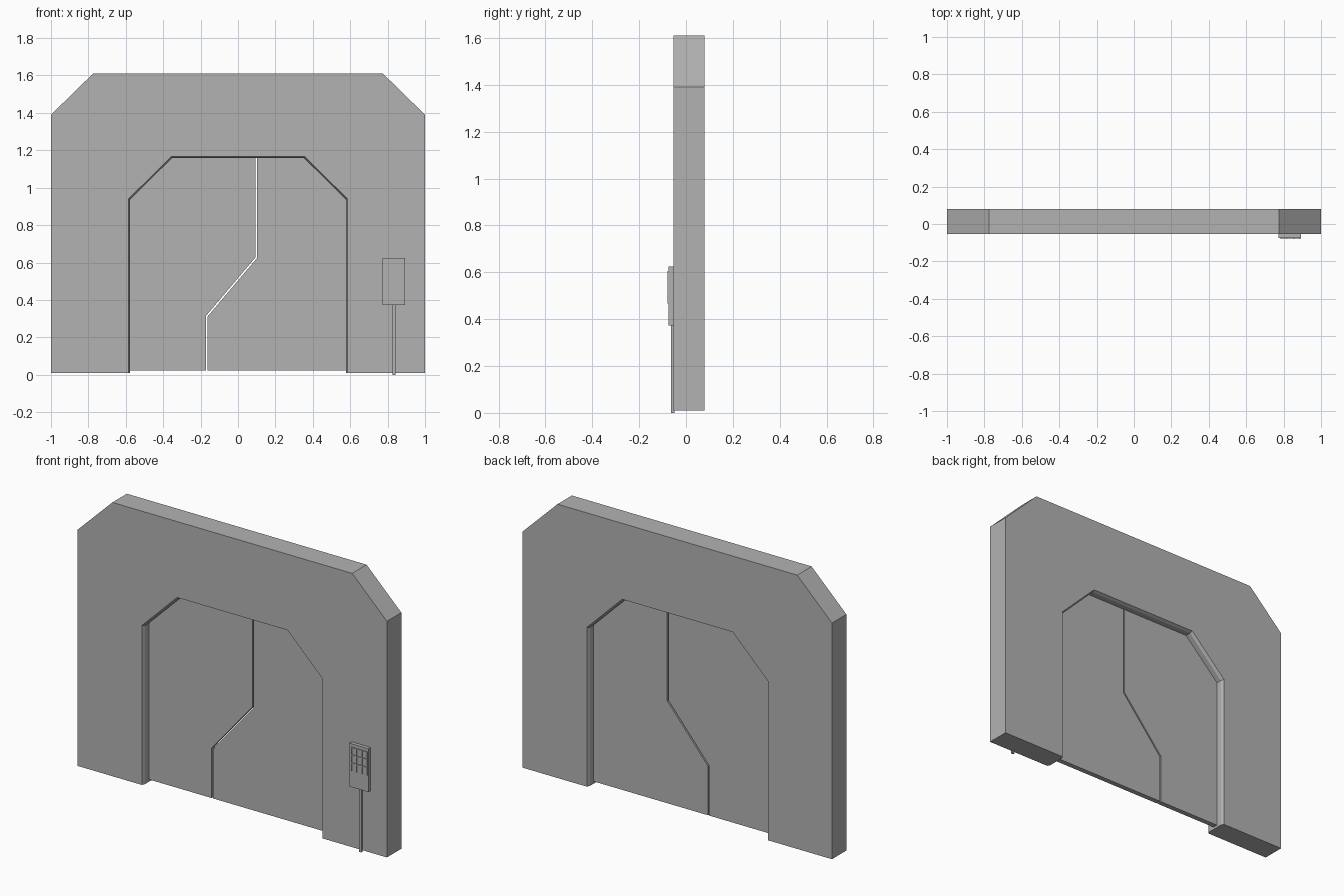
import bpy, bmesh

old = bpy.data.objects.get("Cube")
if old:
    bpy.data.objects.remove(old, do_unlink=True)

grey = bpy.data.materials.new("plain grey")
grey.use_nodes = True
GREY = (0.45, 0.45, 0.45, 1)
grey.diffuse_color = GREY
grey.node_tree.nodes["Principled BSDF"].inputs["Base Color"].default_value = GREY


def loft(name, layers):
    """Solid from matching x-z profiles, each given as (y, points)."""
    bm = bmesh.new()
    rings = [[bm.verts.new((x, y, z)) for x, z in pts] for y, pts in layers]
    n = len(rings[0])
    for a, b in zip(rings, rings[1:]):
        for i in range(n):
            j = (i + 1) % n
            bm.faces.new((a[i], a[j], b[j], b[i]))
    bm.faces.new(rings[0])
    bm.faces.new(rings[-1][::-1])
    bmesh.ops.recalc_face_normals(bm, faces=bm.faces)
    mesh = bpy.data.meshes.new(name)
    bm.to_mesh(mesh)
    bm.free()
    mesh.materials.append(grey)
    obj = bpy.data.objects.new(name, mesh)
    bpy.context.collection.objects.link(obj)
    return obj


def box(name, x0, x1, y0, y1, z0, z1):
    pts = [(x0, z0), (x1, z0), (x1, z1), (x0, z1)]
    return loft(name, [(y0, pts), (y1, pts)])


def mirrored(half):
    """Complete a right-hand half profile with its mirror image."""
    return half + [(-x, z) for x, z in reversed(half)]


# Wall with clipped corners and a doorway whose rims are chamfered
FRONT, BACK, RIM = -0.053, 0.08, 0.017
outer = [(0.775, 1.61), (1.0, 1.39), (1.0, 0.01)]


def wall_profile(side, shoulder, top_x, top):
    return mirrored(outer + [(side, 0.01), (side, shoulder), (top_x, top)])


wide = wall_profile(0.585, 0.941, 0.357, 1.166)
narrow = wall_profile(0.577, 0.937, 0.353, 1.158)
loft("wall", [(FRONT, wide), (FRONT + RIM, narrow),
              (BACK - RIM, narrow), (BACK, wide)])

# Two sliding door leaves, divided by a stepped seam
DOOR_Y = (0.0, 0.03)
left_seam = [(0.101, 1.158), (0.101, 0.623), (-0.163, 0.311), (-0.163, 0.024)]
right_seam = [(0.093, 1.158), (0.093, 0.627), (-0.171, 0.315), (-0.171, 0.024)]
jamb = [(0.577, 0.024), (0.577, 0.937), (0.353, 1.158)]
for name, seam, s in (("left_door", left_seam, 1), ("right_door", right_seam, -1)):
    pts = seam + [(s * x, z) for x, z in jamb]
    loft(name, [(y, pts) for y in DOOR_Y])

# Keypad housing and its cable conduit
box("keypad_housing", 0.772, 0.894, -0.074, FRONT, 0.372, 0.625)
box("keypad_conduit", 0.825, 0.841, -0.063, -0.05, 0.0, 0.374)

# Raised grid on the keypad
for i, x in enumerate((0.786, 0.819, 0.854, 0.886)):
    box(f"keypad_upright_{i + 1}", x - 0.003, x + 0.003, -0.079, -0.073, 0.467, 0.605)
for i, z in enumerate((0.603, 0.56, 0.513)):
    box(f"keypad_crossbar_{i + 1}", 0.783, 0.889, -0.0785, -0.073, z - 0.003, z + 0.003)
